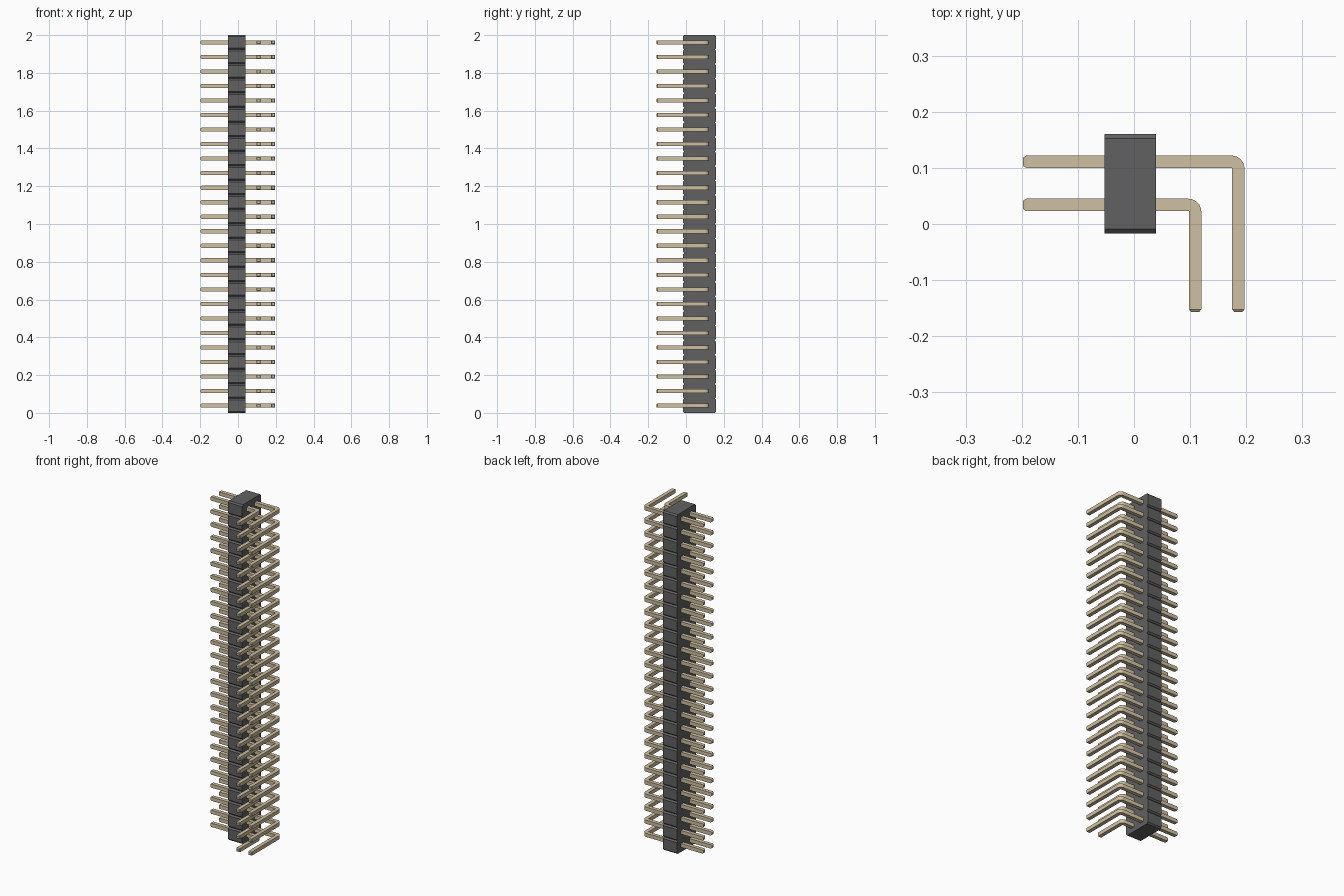
import bpy, bmesh, math

if "Cube" in bpy.data.objects:
    bpy.data.objects.remove(bpy.data.objects["Cube"])

N = 26                 # positions along z
PITCH = 2.0 / N
W = 0.011              # half thickness of a pin


def material(name, rgb):
    m = bpy.data.materials.new(name)
    m.diffuse_color = (*rgb, 1)
    m.use_nodes = True
    m.node_tree.nodes["Principled BSDF"].inputs["Base Color"].default_value = m.diffuse_color
    return m


def finish(bm, name, mat):
    bmesh.ops.recalc_face_normals(bm, faces=bm.faces[:])
    me = bpy.data.meshes.new(name)
    bm.to_mesh(me)
    bm.free()
    me.materials.append(mat)
    ob = bpy.data.objects.new(name, me)
    bpy.context.collection.objects.link(ob)
    return ob


plastic = material("dark_plastic", (0.12, 0.12, 0.12))
metal = material("pale_gold", (0.63, 0.53, 0.36))

# Housing: notched y-z outline extruded along x
X0, X1, Y0, Y1, C = -0.053, 0.039, -0.017, 0.160, 0.008
front, back = [], []
for i in range(N):
    lo, hi = i * PITCH, (i + 1) * PITCH
    for dy, z in ((C, lo), (0, lo + C), (0, hi - C)):
        front.append((Y0 + dy, z))
        back.append((Y1 - dy, z))
front.append((Y0 + C, 2.0))
back.append((Y1 - C, 2.0))
bm = bmesh.new()
face = bm.faces.new([bm.verts.new((X0, y, z)) for y, z in front + back[::-1]])
new = bmesh.ops.extrude_face_region(bm, geom=[face])["geom"]
bmesh.ops.translate(bm, vec=(X1 - X0, 0, 0),
                    verts=[v for v in new if isinstance(v, bmesh.types.BMVert)])
finish(bm, "housing", plastic)


# Right-angle pin: square section swept round a tight bend, tapered tips
def pin_row(name, y, x_leg):
    r = W + 0.001                                   # bend radius at centreline
    cx, cy = x_leg - r, y - r
    stations = [(-0.198, y, 90, 0.65), (-0.192, y, 90, 1)]
    for k in range(7):
        a = 90 - 15 * k
        stations.append((cx + r * math.cos(math.radians(a)),
                         cy + r * math.sin(math.radians(a)), a, 1))
    stations += [(x_leg, -0.152, 0, 1), (x_leg, -0.157, 0, 0.65)]
    bm = bmesh.new()
    rings = []
    for px, py, a, s in stations:
        nx, ny = math.cos(math.radians(a)) * W * s, math.sin(math.radians(a)) * W * s
        rings.append([bm.verts.new((px + u * nx, py + u * ny, PITCH / 2 + v * W * s))
                      for u, v in ((1, 1), (1, -1), (-1, -1), (-1, 1))])
    for p, q in zip(rings, rings[1:]):
        for j in range(4):
            bm.faces.new((p[j], p[(j + 1) % 4], q[(j + 1) % 4], q[j]))
    bm.faces.new(rings[0])
    bm.faces.new(rings[-1])
    ob = finish(bm, name, metal)
    arr = ob.modifiers.new("repeat", "ARRAY")
    arr.count = N
    arr.use_relative_offset = False
    arr.use_constant_offset = True
    arr.constant_offset_displace = (0, 0, PITCH)
    bpy.context.view_layer.objects.active = ob
    ob.select_set(True)
    bpy.ops.object.shade_smooth_by_angle(angle=math.radians(25))
    ob.select_set(False)


pin_row("inner_pins", 0.034, 0.109)
pin_row("outer_pins", 0.111, 0.186)
